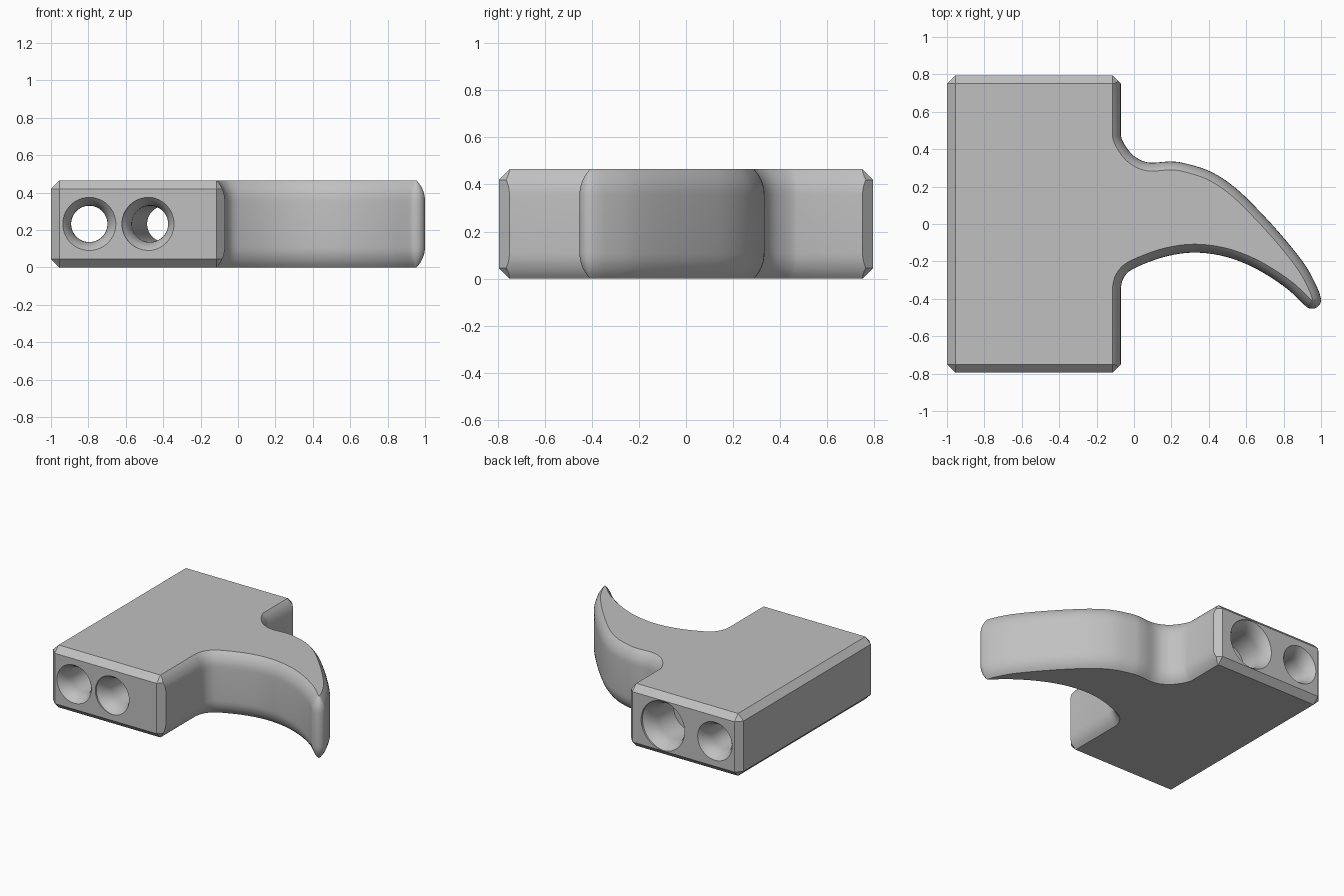
import bpy, bmesh
from math import sin, cos, sqrt, radians, pi, atan2
from mathutils import Vector

cube = bpy.data.objects.get("Cube")
if cube:
    bpy.data.objects.remove(cube)

HEIGHT, CUT, SOFT = 0.465, 0.045, 0.11
LEFT, RIGHT, END = -1.0, -0.07, 0.795
RADIUS = (SOFT ** 2 + CUT ** 2) / (2 * CUT)


def soft_inset(s):
    """Rounded edge inset at distance s from the flat face."""
    return RADIUS - sqrt(RADIUS ** 2 - max(0, SOFT - s) ** 2)


def spline(points, steps=6):
    """Smooth curve through all but the first and last point."""
    pts = [Vector(p) for p in points]
    out = []
    for a, b, c, d in zip(pts, pts[1:], pts[2:], pts[3:]):
        for i in range(steps):
            t = i / steps
            out.append(0.5 * (2 * b + (c - a) * t + (2 * a - 5 * b + 4 * c - d) * t ** 2
                              + (3 * b - a - 3 * c + d) * t ** 3))
    return out + [pts[-2]]


# Claw outline: lower edge, rounded tip, upper edge
lower = spline([(-.07, -.42), (-.07, -.34), (-.05, -.28), (.005, -.235), (.165, -.175),
                (.325, -.153), (.49, -.175), (.65, -.238), (.81, -.34), (.921, -.442), (1, -.51)])
upper = spline([(1.015, -.49), (.999, -.397), (.975, -.33), (.915, -.22), (.81, -.085),
                (.67, .07), (.54, .195), (.41, .28), (.27, .325), (.19, .334), (.085, .328),
                (.02, .35), (-.03, .395), (-.07, .47), (-.07, .56)])
tip = [Vector((.952 + .048 * cos(a), -.405 + .048 * sin(a)))
       for a in (radians(-130 + 10 * i) for i in range(1, 14))]

# Full outline, counter-clockwise, with the block's cut corners
near = [Vector(p) for p in ((LEFT + CUT, -END), (RIGHT - CUT, -END), (RIGHT, CUT - END))]
far = [Vector(p) for p in ((RIGHT, END - CUT), (RIGHT - CUT, END), (LEFT + CUT, END),
                           (LEFT, END - CUT), (LEFT, CUT - END))]
outline = near + lower + tip + upper + far


def edge_inset(a, b, s):
    """Corner cuts and block edges are straight, the claw side is rounded."""
    mid = (a + b) / 2
    straight = max(0, CUT - s)
    if END - CUT < abs(mid.y) < END - 0.01:
        return straight / sqrt(2)
    return straight if mid.x < -0.1 else soft_inset(s)


def inset_loop(s):
    loop = []
    for i, p in enumerate(outline):
        a, b = outline[i - 1], outline[(i + 1) % len(outline)]
        e, f = (p - a).normalized(), (b - p).normalized()
        n, m = Vector((-e.y, e.x)), Vector((-f.y, f.x))
        d, g = edge_inset(a, p, s), edge_inset(p, b, s)
        det = n.x * m.y - n.y * m.x
        if abs(det) < 1e-3:
            move = n * d
        else:
            move = Vector((d * m.y - g * n.y, g * n.x - d * m.x)) / det
        loop.append(p + move)
    return loop


def new_object(name, bm):
    bmesh.ops.remove_doubles(bm, verts=bm.verts, dist=1e-4)
    bmesh.ops.recalc_face_normals(bm, faces=bm.faces)
    mesh = bpy.data.meshes.new(name)
    bm.to_mesh(mesh)
    bm.free()
    ob = bpy.data.objects.new(name, mesh)
    bpy.context.collection.objects.link(ob)
    return ob


def skin(bm, rings):
    """Join stacked rings of vertices and cap both ends."""
    for low, high in zip(rings, rings[1:]):
        for i in range(len(low)):
            bm.faces.new((low[i - 1], low[i], high[i], high[i - 1]))
    bm.faces.new(rings[0][::-1])
    bm.faces.new(rings[-1])


# Block and claw as one solid
depths = [0, .015, .03, .045, .065, .085, SOFT]
levels = [(s, s) for s in depths] + [(HEIGHT - s, s) for s in reversed(depths)]
bm = bmesh.new()
skin(bm, [[bm.verts.new((p.x, p.y, z)) for p in inset_loop(s)] for z, s in levels])
body = new_object("claw_block", bm)


def hole_cutter(name, x_front, x_back, profile, sides=64):
    """Round cutter along y, from (y, radius) pairs, leaning from x_front to x_back."""
    bm = bmesh.new()
    rings = [[bm.verts.new((r * cos(2 * pi * i / sides), y, r * sin(2 * pi * i / sides)))
              for i in range(sides)] for y, r in profile]
    skin(bm, rings)
    ob = new_object(name, bm)
    ob.location = ((x_front + x_back) / 2, 0, HEIGHT / 2)
    ob.rotation_euler.z = -atan2(x_back - x_front, 2 * END)
    ob.hide_render = True
    return ob


def mouth(radius, side):
    """Rounded mouth of a hole, from outside to inside."""
    return [(side * (END + .06), radius + CUT)] + [
        (side * (END - s), radius + soft_inset(s)) for s in depths]


BORE, POCKET = 0.097, 0.138
front = mouth(BORE, -1)
straight_hole = hole_cutter("straight_hole", -.795, -.795, front + mouth(BORE, 1)[::-1])
leaning_hole = hole_cutter("leaning_hole", -.478, -.37, front + [
    (END - .28, BORE), (END - .28, POCKET)] + mouth(POCKET, 1)[::-1])

bpy.context.view_layer.objects.active = body
body.select_set(True)
for cutter in (straight_hole, leaning_hole):
    mod = body.modifiers.new(cutter.name, 'BOOLEAN')
    mod.operation = 'DIFFERENCE'
    mod.solver = 'EXACT'
    mod.object = cutter
    bpy.ops.object.modifier_apply(modifier=mod.name)
    bpy.data.objects.remove(cutter)

# Plain grey
grey = bpy.data.materials.new("plain_grey")
grey.use_nodes = True
colour = (0.53, 0.53, 0.53, 1)
grey.diffuse_color = colour
grey.node_tree.nodes["Principled BSDF"].inputs["Base Color"].default_value = colour
body.data.materials.clear()
body.data.materials.append(grey)
for poly in body.data.polygons:
    poly.material_index = 0
bpy.ops.object.shade_smooth_by_angle(angle=radians(25))
